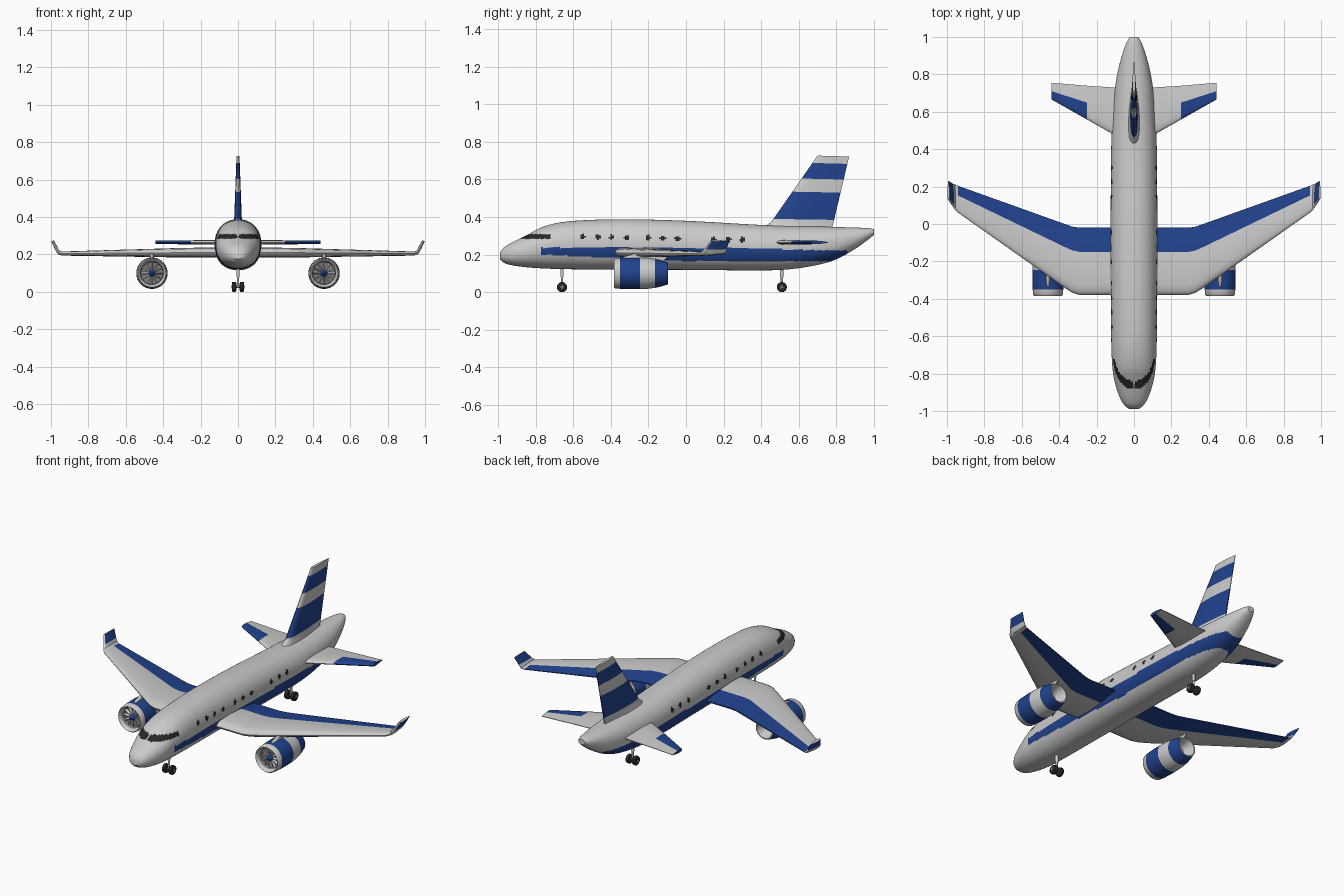
import bpy, bmesh, math
from mathutils import Vector, Matrix

if "Cube" in bpy.data.objects:
    bpy.data.objects.remove(bpy.data.objects["Cube"])


def make_material(name, rgb):
    mat = bpy.data.materials.new(name)
    mat.use_nodes = True
    mat.diffuse_color = (*rgb, 1)
    mat.node_tree.nodes["Principled BSDF"].inputs["Base Color"].default_value = (*rgb, 1)
    return mat


WHITE, BLUE, DARK, SHADE = range(4)
MATS = [make_material("light_grey", (0.6, 0.6, 0.6)),
        make_material("livery_blue", (0.015, 0.055, 0.27)),
        make_material("dark_grey", (0.02, 0.02, 0.02)),
        make_material("fan_grey", (0.22, 0.22, 0.22))]


def finish(name, bm, mirror=False, angle=40):
    bmesh.ops.recalc_face_normals(bm, faces=bm.faces)
    mesh = bpy.data.meshes.new(name)
    bm.to_mesh(mesh)
    bm.free()
    for mat in MATS:
        mesh.materials.append(mat)
    mesh.polygons.foreach_set("use_smooth", [True] * len(mesh.polygons))
    mesh.set_sharp_from_angle(angle=math.radians(angle))
    obj = bpy.data.objects.new(name, mesh)
    bpy.context.collection.objects.link(obj)
    if mirror:
        obj.modifiers.new("Mirror", "MIRROR").use_mirror_merge = False
    return obj


def loft(name, rings, paint, mirror=False, angle=40):
    """Skin closed rings; paint(i, j, centre) gives the colour of each face."""
    bm = bmesh.new()
    loops = [[bm.verts.new(p) for p in ring] for ring in rings]
    n = len(loops[0])
    for i in range(len(loops) - 1):
        a, b = loops[i], loops[i + 1]
        for j in range(n):
            k = (j + 1) % n
            face = bm.faces.new((a[j], a[k], b[k], b[j]))
            face.material_index = paint(i, j, face.calc_center_median())
    for i, loop in ((0, loops[0]), (len(loops) - 2, loops[-1])):
        cap = bm.faces.new(loop)
        cap.material_index = paint(i, 0, cap.calc_center_median())
    return finish(name, bm, mirror, angle)


def circle(centre, radius, axis, n=32):
    rot = Vector((0, 0, 1)).rotation_difference(Vector(axis))
    return [Vector(centre) + rot @ Vector((radius * math.cos(2 * math.pi * k / n),
                                           radius * math.sin(2 * math.pi * k / n), 0))
            for k in range(n)]


def turned(name, origin, axis, profile, colours, mirror=False, n=32):
    """Revolve (distance, radius) pairs about an axis, one colour per band."""
    o, ax = Vector(origin), Vector(axis)
    return loft(name, [circle(o + ax * d, r, ax, n) for d, r in profile],
                lambda i, j, c: colours[i] if len(colours) > 1 else colours[0], mirror)


def curve_at(points, y, col):
    """Smooth interpolation through a station table."""
    i = max(k for k in range(len(points) - 1) if points[k][0] <= y + 1e-9)

    def slope(k):
        a, b = points[max(k - 1, 0)], points[min(k + 1, len(points) - 1)]
        return (b[col] - a[col]) / (b[0] - a[0])
    p, q = points[i], points[i + 1]
    h = q[0] - p[0]
    t = (y - p[0]) / h
    return ((2 * t**3 - 3 * t**2 + 1) * p[col] + (t**3 - 2 * t**2 + t) * h * slope(i)
            + (3 * t**2 - 2 * t**3) * q[col] + (t**3 - t**2) * h * slope(i + 1))


# Fuselage: y, half width, bottom, top
BODY = [(-0.99, 0.025, 0.175, 0.21), (-0.97, 0.05, 0.157, 0.237), (-0.93, 0.075, 0.144, 0.263),
        (-0.85, 0.102, 0.133, 0.302), (-0.77, 0.115, 0.127, 0.345), (-0.66, 0.121, 0.123, 0.373),
        (-0.5, 0.123, 0.121, 0.385), (-0.3, 0.125, 0.12, 0.388), (0, 0.125, 0.119, 0.38),
        (0.4, 0.122, 0.116, 0.358), (0.55, 0.116, 0.122, 0.353), (0.7, 0.105, 0.145, 0.35),
        (0.8, 0.09, 0.175, 0.347), (0.9, 0.065, 0.23, 0.344), (0.97, 0.04, 0.28, 0.341),
        (1.0, 0.022, 0.305, 0.336)]
WINDOWS = (-0.55, -0.47, -0.395, -0.315, -0.2, -0.125, -0.045, 0.145, 0.225, 0.3)


def body_ring(y, n=104):
    w, lo, hi = (curve_at(BODY, y, c) for c in (1, 2, 3))
    ring = []
    for k in range(n):
        a = 2 * math.pi * (k + 0.5) / n
        c, s = math.cos(a), math.sin(a)
        ring.append(Vector((w * math.copysign(abs(c) ** 0.92, c), y,
                            (lo + hi) / 2 + (hi - lo) / 2 * math.copysign(abs(s) ** 0.92, s))))
    return ring


def paint_body(i, j, c):
    x, y, z = abs(c.x), c.y, c.z
    if -0.88 < y < -0.72 and 0.284 < z < 0.309 and x > 0.006:
        return DARK
    if any(abs(y - w) + abs(z - 0.285 + 0.02 * y) < 0.0175 for w in WINDOWS):
        return DARK
    low = 0.165 + 0.035 * min(1, max(0, -y / 0.77))
    if -0.77 < y < 0.86 and low < z < 0.238 - 0.02 * max(0, y):
        return BLUE
    return WHITE


loft("fuselage", [body_ring(-0.99 + 1.99 * k / 200) for k in range(201)], paint_body)

# Aerofoil surfaces: shared chord stations and thickness shape
CHORD = (0, 0.015, 0.06, 0.15, 0.35, 0.5, 0.64, 0.85, 1)
THICK = (0, 0.4, 0.75, 0.95, 1, 0.92, 0.75, 0.42, 0.15)


def section(front, back, half, normal):
    f, b, n = Vector(front), Vector(back), Vector(normal).normalized()
    upper = [f.lerp(b, c) + n * half * t for c, t in zip(CHORD, THICK)]
    lower = [f.lerp(b, c) - n * half * t for c, t in zip(CHORD, THICK)]
    return upper + lower[:0:-1]


def chord_mid(j):
    """Chord position of a face, from its index around the section."""
    m = len(CHORD) - 1
    k = j if j < m else 2 * m - j
    return (CHORD[min(k, m - 1)] + CHORD[min(k, m - 1) + 1]) / 2


# Main wings with upturned tips: x, front y, back y, z, half thickness, normal
WING = [(0.08, -0.38, -0.02, 0.212, 0.027, (0, 0, 1)), (0.29, -0.38, -0.02, 0.21, 0.025, (0, 0, 1)),
        (0.33, -0.367, -0.014, 0.21, 0.025, (0, 0, 1)), (0.37, -0.342, 0, 0.209, 0.024, (0, 0, 1)),
        (0.94, 0.06, 0.204, 0.205, 0.011, (0, 0, 1)), (0.958, 0.078, 0.212, 0.21, 0.01, (-0.5, 0, 1)),
        (0.97, 0.098, 0.216, 0.23, 0.009, (-1, 0, 0.5)), (0.992, 0.13, 0.23, 0.274, 0.007, (-1, 0, 0.5))]


def paint_wing(i, j, c):
    if i >= len(WING) - 2:
        return BLUE if chord_mid(j) > 0.1 else WHITE
    return BLUE if chord_mid(j) > 0.64 and i < 4 else WHITE


loft("wings", [section((x, f, z), (x, b, z), h, nrm) for x, f, b, z, h, nrm in WING],
     paint_wing, mirror=True)

# Horizontal tail with blue outer front panels
TAIL = [section((x, f, 0.265), (x, b, 0.265), h, (0, 0, 1)) for x, f, b, h in
        ((0.06, 0.45, 0.727, 0.013), (0.25, 0.558, 0.739, 0.011), (0.44, 0.665, 0.755, 0.009))]
loft("tailplanes", TAIL, lambda i, j, c: BLUE if i == 1 and chord_mid(j) < 0.5 else WHITE, mirror=True)

# Striped fin with a flared foot
FIN = [section((0, 0.41, 0.34), (0, 0.775, 0.33), 0.034, (1, 0, 0))]
for z in (0.378, 0.39, 0.535, 0.605, 0.688, 0.727):
    t = (z - 0.375) / 0.352
    FIN.append(section((0, 0.455 + 0.245 * t, z), (0, 0.785 + 0.083 * t, z - 0.005),
                       0.021 - 0.013 * t, (1, 0, 0)))
loft("fin", FIN, lambda i, j, c: BLUE if i in (2, 4) else WHITE)

# Engines: banded shell, fan, hub and pylon
EX, EZ = 0.46, 0.1
SHELL = [(-0.33, 0.058), (-0.365, 0.062), (-0.38, 0.069), (-0.384, 0.074), (-0.378, 0.079),
         (-0.35, 0.082), (-0.3, 0.084), (-0.245, 0.084), (-0.205, 0.082), (-0.165, 0.077),
         (-0.13, 0.069), (-0.095, 0.058), (-0.095, 0.052), (-0.16, 0.03)]
turned("engine_shells", (EX, 0, EZ), (0, 1, 0), SHELL,
       [SHADE] + [WHITE] * 4 + [BLUE] * 2 + [WHITE] * 2 + [BLUE] * 2 + [WHITE] * 2, True, 40)
turned("fan_backs", (EX, 0, EZ), (0, 1, 0), [(-0.338, 0.059), (-0.33, 0.059)], [SHADE], True)
turned("fan_hubs", (EX, 0, EZ), (0, 1, 0),
       [(-0.372, 0.004), (-0.365, 0.012), (-0.35, 0.019), (-0.335, 0.021)], [BLUE], True, 20)

blades = bmesh.new()
for k in range(12):
    spin = (Matrix.Translation((EX, -0.345, EZ)) @ Matrix.Rotation(k * math.pi / 6, 4, "Y")
            @ Matrix.Translation((0, 0, 0.038)) @ Matrix.Rotation(0.5, 4, "Z")
            @ Matrix.Diagonal((0.006, 0.014, 0.046, 1)))
    bmesh.ops.create_cube(blades, size=1, matrix=spin)
finish("fan_blades", blades, True)

PYLON = [section((EX, f, z), (EX, b, z), 0.011, (1, 0, 0)) for z, f, b in
         ((0.165, -0.35, -0.12), (0.187, -0.335, -0.1), (0.207, -0.27, -0.09))]
loft("pylons", PYLON, lambda i, j, c: WHITE, mirror=True)

# Landing gear: two centre legs, each with a pair of wheels
TYRE = [(0.009, 0.018), (0.011, 0.025), (0.016, 0.027), (0.026, 0.027), (0.031, 0.025), (0.033, 0.018)]
for label, y in (("nose", -0.66), ("rear", 0.51)):
    turned(label + "_leg", (0, y, 0), (0, 0, 1),
           [(0.024, 0.006), (0.08, 0.006), (0.08, 0.009), (0.14, 0.009)], [WHITE], n=16)
    turned(label + "_axle", (0, y, 0.027), (1, 0, 0), [(-0.02, 0.006), (0.02, 0.006)], [SHADE], n=12)
    turned(label + "_wheels", (0, y, 0.027), (1, 0, 0), TYRE, [DARK], True, 24)
    turned(label + "_hubs", (0, y, 0.027), (1, 0, 0), [(0.03, 0.01), (0.035, 0.009)], [SHADE], True, 16)
